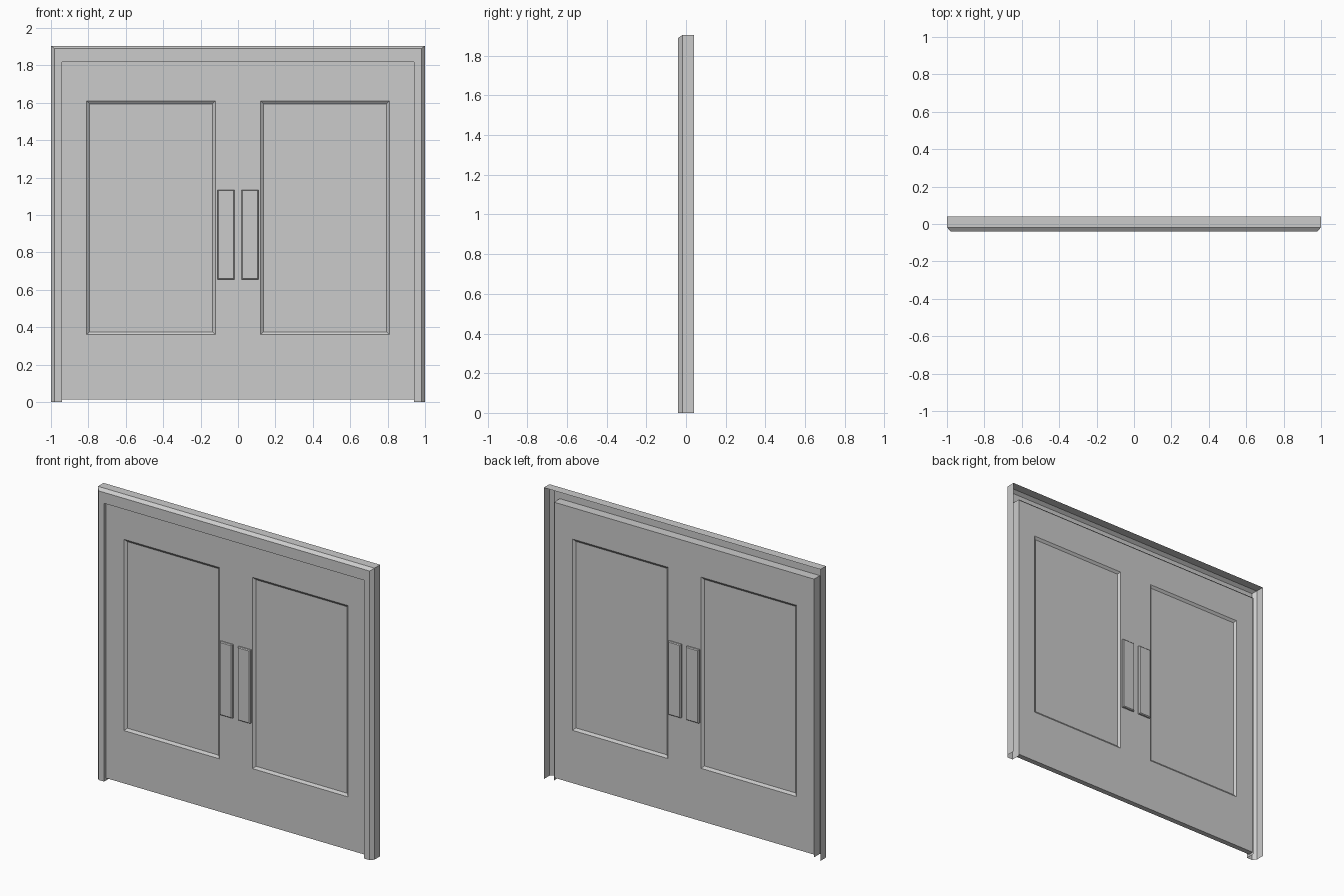
import bpy
import bmesh
from mathutils import Matrix, Vector

cube = bpy.data.objects.get("Cube")
if cube:
    bpy.data.objects.remove(cube, do_unlink=True)

GREY = (0.6, 0.6, 0.6, 1.0)
mat = bpy.data.materials.new("light grey")
mat.use_nodes = True
mat.diffuse_color = GREY
bsdf = next(n for n in mat.node_tree.nodes if n.type == 'BSDF_PRINCIPLED')
bsdf.inputs["Base Color"].default_value = GREY

HEIGHT = 1.905
DOOR_FRONT, DOOR_BACK = -0.02, 0.015


def finish(bm, name):
    mesh = bpy.data.meshes.new(name)
    bm.to_mesh(mesh)
    bm.free()
    mesh.materials.append(mat)
    obj = bpy.data.objects.new(name, mesh)
    bpy.context.collection.objects.link(obj)
    return obj


# Door frame: open-backed moulding swept up, across and down with mitred corners
# profile points are (inset from the side, inset from the top, y)
profile = [(0, 0, 0.04), (0, 0, -0.018), (0.02, 0.016, -0.04),
           (0.06, 0.087, -0.04), (0.06, 0.087, 0.02)]
bm = bmesh.new()
rows = []
for side, at_top in ((-1, False), (-1, True), (1, True), (1, False)):
    rows.append([bm.verts.new((side * (1 - dx), y, HEIGHT - dz if at_top else 0))
                 for dx, dz, y in profile])
for a, b in zip(rows, rows[1:]):
    for j in range(len(profile) - 1):
        bm.faces.new((a[j], a[j + 1], b[j + 1], b[j]))
finish(bm, "door_frame")

# Double door: slab with two recessed panels on each face
xs = [-0.94, -0.81, -0.12, 0.12, 0.81, 0.94]
zs = [0.015, 0.36, 1.61, 1.818]
bm = bmesh.new()
grid = [[bm.verts.new((x, DOOR_FRONT, z)) for x in xs] for z in zs]
for r in range(len(zs) - 1):
    for c in range(len(xs) - 1):
        bm.faces.new((grid[r][c], grid[r][c + 1], grid[r + 1][c + 1], grid[r + 1][c]))
back = bmesh.ops.extrude_face_region(bm, geom=bm.faces[:], use_keep_orig=True)
bmesh.ops.translate(bm, vec=(0, DOOR_BACK - DOOR_FRONT, 0),
                    verts=[v for v in back["geom"] if isinstance(v, bmesh.types.BMVert)])
bmesh.ops.recalc_face_normals(bm, faces=bm.faces[:])
panels = []
for f in bm.faces:
    m = f.calc_center_median()
    if abs(f.normal.y) > 0.9 and 0.12 < abs(m.x) < 0.81 and 0.36 < m.z < 1.61:
        panels.append(f)
bmesh.ops.inset_individual(bm, faces=panels, thickness=0.022, depth=-0.012)
finish(bm, "double_door")


# Push plates: one on each leaf, front and back, with softened outer edges
def push_plate(name, x, face_y, out):
    bm = bmesh.new()
    depth = 0.015
    centre = Vector((x, face_y + out * depth / 2, 0.895))
    bmesh.ops.create_cube(bm, size=1, matrix=Matrix.Translation(centre)
                          @ Matrix.Diagonal((0.09, depth, 0.48, 1)))
    outer = [e for e in bm.edges
             if all((v.co.y - centre.y) * out > 0 for v in e.verts)]
    bmesh.ops.bevel(bm, geom=outer, offset=0.005, segments=1, affect='EDGES')
    finish(bm, name)


for leaf, x in (("left", 0.065), ("right", -0.065)):
    push_plate(leaf + "_front_push_plate", x, DOOR_FRONT, -1)
    push_plate(leaf + "_back_push_plate", x, DOOR_BACK, 1)
